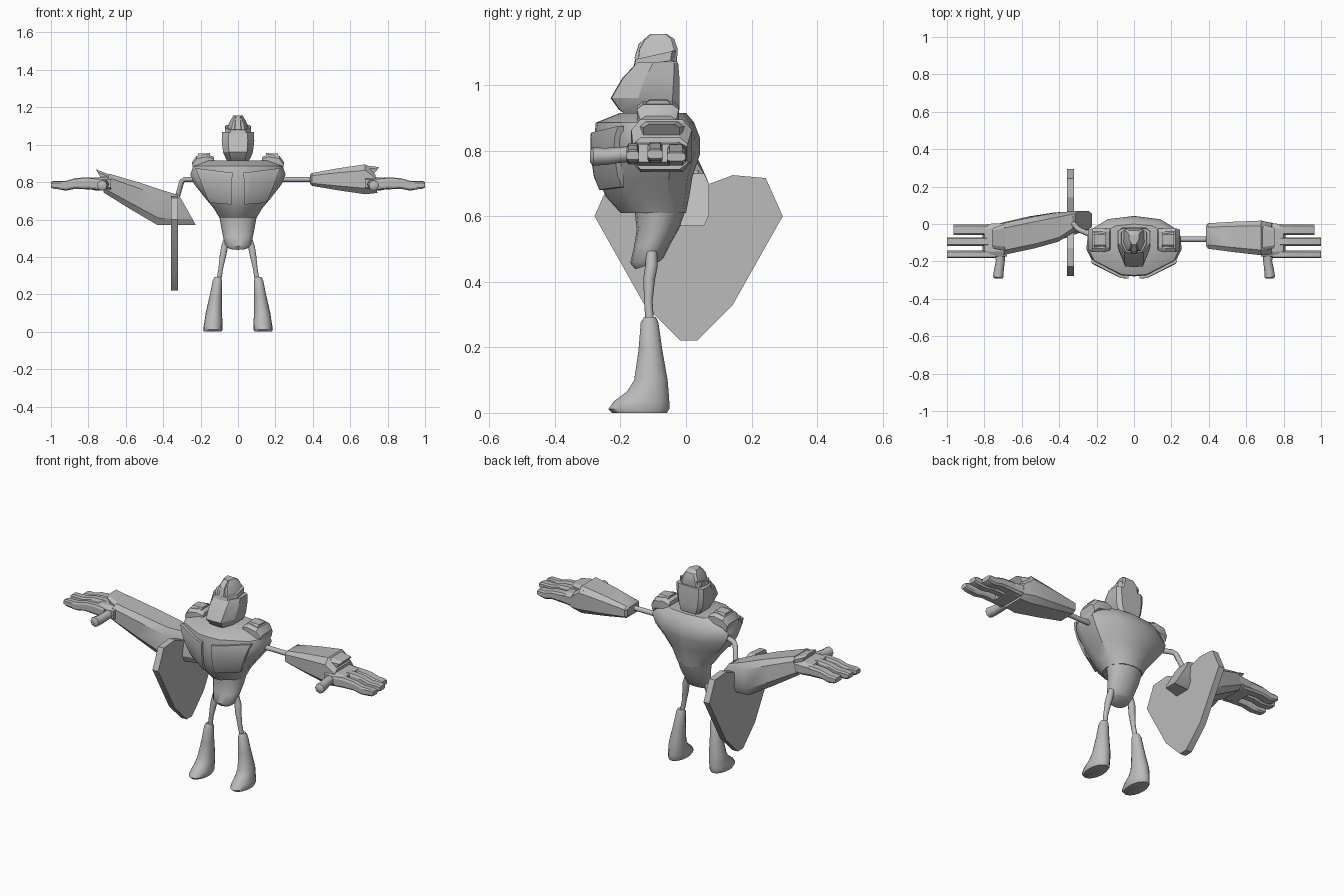
import bpy, bmesh, math
from mathutils import Vector

cube = bpy.data.objects.get("Cube")
if cube:
    bpy.data.objects.remove(cube, do_unlink=True)

grey = bpy.data.materials.new("plain grey")
grey.use_nodes = True
COLOUR = (0.5, 0.5, 0.5, 1)
grey.diffuse_color = COLOUR
grey.node_tree.nodes["Principled BSDF"].inputs["Base Color"].default_value = COLOUR

# Half outlines seen from above, front first, in units of half width and half depth
CHEST = [(0, -1), (.27, -.97), (.88, -.48), (1, -.1), (.96, .5), (.55, .9), (0, 1)]
SKULL = [(0, -1), (.6, -.97), (1, -.2), (1, .8), (.75, 1), (0, 1)]
ROUND = [(math.sin(i * math.pi / 8), -math.cos(i * math.pi / 8)) for i in range(9)]
BLOCK = [(-.7, -1), (.7, -1), (1, -.6), (1, .6), (.7, 1), (-.7, 1), (-1, .6), (-1, -.6)]


def finish(name, bm, angle):
    bmesh.ops.recalc_face_normals(bm, faces=bm.faces)
    mesh = bpy.data.meshes.new(name)
    bm.to_mesh(mesh)
    bm.free()
    obj = bpy.data.objects.new(name, mesh)
    bpy.context.collection.objects.link(obj)
    mesh.materials.append(grey)
    bpy.ops.object.select_all(action='DESELECT')
    obj.select_set(True)
    bpy.context.view_layer.objects.active = obj
    bpy.ops.object.shade_smooth_by_angle(angle=math.radians(angle))
    return obj


def loft_mesh(rings):
    bm = bmesh.new()
    loops = [[bm.verts.new(p) for p in ring] for ring in rings]
    for a, b in zip(loops, loops[1:]):
        for i in range(len(a)):
            j = (i + 1) % len(a)
            bm.faces.new((a[i], a[j], b[j], b[i]))
    bm.faces.new(loops[0])
    bm.faces.new(loops[-1])
    return bm


def loft(name, rings, angle=35):
    return finish(name, loft_mesh(rings), angle)


def level(half, z, w, y0, y1, x=0, tilt=0):
    """Horizontal ring; tilt raises its back and lowers its front."""
    full = half + [(-u, v) for u, v in half[-2:0:-1]]
    c, d = (y0 + y1) / 2, (y1 - y0) / 2
    return [Vector((x + u * w, c + v * d, z + v * tilt)) for u, v in full]


def upright(side, xb, zb, xt, zt, y0, y1):
    """Arm ring running from a bottom point to a top point."""
    c, d = (y0 + y1) / 2, (y1 - y0) / 2
    mid, up = Vector((xb + xt, 0, zb + zt)) / 2, Vector((xt - xb, 0, zt - zb)) / 2
    ring = [mid + up * v + Vector((0, c + u * d, 0)) for u, v in BLOCK]
    return [Vector((p.x * side, p.y, p.z)) for p in ring]


def rod(name, points, radii, sides=10):
    pts = [Vector(p) for p in points]
    rings = []
    for i, p in enumerate(pts):
        t = (pts[min(i + 1, len(pts) - 1)] - pts[max(i - 1, 0)]).normalized()
        a = t.orthogonal().normalized()
        b = t.cross(a)
        # keep neighbouring rings lined up
        ref = Vector((0, 1, 0)) if abs(t.y) < .9 else Vector((0, 0, 1))
        a = (ref - t * ref.dot(t)).normalized()
        b = t.cross(a)
        rings.append([p + (a * math.cos(k * math.tau / sides) + b * math.sin(k * math.tau / sides)) * radii[i]
                      for k in range(sides)])
    return loft(name, rings, 50)


# Torso and pelvis
TORSO = [(.61, .1, -.2, 0), (.66, .13, -.245, .01), (.72, .18, -.27, .02), (.79, .235, -.28, .043),
         (.84, .255, -.28, .042), (.885, .24, -.275, .025), (.915, .18, -.2, .0)]
loft("torso", [level(CHEST, *r) for r in TORSO], 40)
loft("pelvis", [level(ROUND, .45, .055, -.155, -.08, 0, .012), level(ROUND, .465, .07, -.17, -.068, 0, .008),
                level(ROUND, .51, .08, -.158, -.05), level(ROUND, .56, .09, -.15, -.022),
                level(ROUND, .615, .1, -.157, -.002)], 50)

# Chest panels: a slightly larger torso trimmed by planes
for side, label in ((1, "left"), (-1, "right")):
    bm = loft_mesh([level(CHEST, z, w + .014, y0 - .014, y1) for z, w, y0, y1 in TORSO])
    corners = [(.035, .68), (.155, .69), (.228, .875), (.03, .85)]
    cuts = [((0, -.19, 0), (0, 1, 0))]
    for (x0, z0), (x1, z1) in zip(corners, corners[1:] + corners[:1]):
        cuts.append(((side * x0, 0, z0), (side * (z1 - z0), 0, x0 - x1)))
    for co, no in cuts:
        geom = bm.verts[:] + bm.edges[:] + bm.faces[:]
        bmesh.ops.bisect_plane(bm, geom=geom, plane_co=co, plane_no=no, clear_outer=True)
        bmesh.ops.holes_fill(bm, edges=[e for e in bm.edges if e.is_boundary])
    finish(label + "_chest_panel", bm, 30)

# Head, brow and helmet
loft("head", [level(SKULL, .9, .045, -.17, -.03), level(SKULL, .925, .065, -.205, -.02),
              level(SKULL, .96, .08, -.23, -.02), level(SKULL, 1.02, .087, -.195, -.02),
              level(SKULL, 1.068, .086, -.15, -.024)], 25)
loft("brow", [level(SKULL, 1.066, .07, -.16, -.035, 0, .01), level(SKULL, 1.092, .068, -.155, -.03, 0, .014)], 25)
loft("helmet", [level(SKULL, 1.07, .062, -.148, -.028), level(SKULL, 1.11, .05, -.143, -.025),
                level(SKULL, 1.14, .034, -.125, -.036), level(SKULL, 1.155, .026, -.1, -.058)], 30)
loft("helmet_crest", [level(SKULL, 1.08, .026, -.158, -.1), level(SKULL, 1.125, .022, -.144, -.08),
                      level(SKULL, 1.155, .018, -.11, -.06)], 25)

# Parts found on both sides
for side, label in ((1, "left"), (-1, "right")):
    # Shoulder pad with a raised plate
    pad = [(.12, .875, .13, .935, -.14, -.025), (.16, .88, .165, .95, -.15, -.022),
           (.215, .87, .222, .94, -.15, -.022), (.235, .85, .247, .905, -.14, -.03)]
    loft(label + "_shoulder_pad", [upright(side, *r) for r in pad], 25)
    loft(label + "_pad_plate", [upright(side, .15, .9, .15, .955, -.125, -.045),
                                upright(side, .21, .9, .215, .952, -.125, -.045)], 25)

    # Leg and boot
    rod(label + "_leg", [(side * .062, -.105, .49), (side * .073, -.105, .45), (side * .08, -.112, .41),
                         (side * .092, -.115, .34), (side * .103, -.11, .27)],
        [.017, .019, .018, .013, .013])
    boot = [(0, .046, -.225, -.058, .135), (.012, .052, -.237, -.051, .134), (.035, .05, -.22, -.051, .133),
            (.065, .047, -.18, -.053, .131), (.1, .044, -.158, -.056, .129), (.19, .033, -.145, -.072, .119),
            (.275, .025, -.138, -.084, .11), (.292, .017, -.128, -.092, .108)]
    loft(label + "_boot", [level(ROUND, z, w, y0, y1, side * x) for z, w, y0, y1, x in boot], 50)

    # Hand: palm, three bent fingers and a thumb
    loft(label + "_palm", [upright(side, .68, .755, .68, .83, -.175, .005),
                           upright(side, .76, .755, .76, .825, -.175, .002),
                           upright(side, .81, .765, .8, .82, -.172, -.004)], 25)
    for finger, (y, w, tip, lift) in {"front": (-.162, .019, 1, 0), "middle": (-.094, .023, 1, .004),
                                      "back": (-.03, .028, .965, -.004)}.items():
        rings = [(.74, .76, .815), (.8, .765, .822), (.87, .768, .817), (.92, .758, .803),
                 (tip - .015, .764, .803), (tip, .772, .797)]
        loft(f"{label}_{finger}_finger",
             [upright(side, x, a + lift, x, b + lift, y - w, y + w) for x, a, b in rings], 25)
    rod(label + "_thumb", [(side * .715, -.13, .79), (side * .715, -.2, .787), (side * .722, -.245, .782),
                           (side * .727, -.285, .782), (side * .727, -.292, .782)],
        [.026, .024, .026, .028, .018], 8)

# Left arm, held straight out
rod("left_upper_arm", [(.2, -.082, .815), (.4, -.082, .815)], [.014, .014])
loft("left_forearm", [upright(1, .385, .79, .385, .84, -.115, -.01), upright(1, .395, .78, .395, .848, -.132, .004),
                      upright(1, .53, .757, .53, .873, -.15, .012), upright(1, .68, .735, .68, .895, -.167, .018),
                      upright(1, .745, .742, .735, .84, -.162, .005)], 30)
loft("left_cuff", [upright(1, .66, .82, .66, .892, -.15, .005), upright(1, .715, .83, .755, .88, -.13, -.02)], 25)

# Right arm, bent at the elbow
rod("right_upper_arm", [(-.2, -.07, .815), (-.285, -.035, .815), (-.3, -.025, .805), (-.33, .01, .7)],
    [.014, .014, .014, .014])
loft("right_forearm", [upright(-1, .225, .57, .315, .73, -.03, .07), upright(-1, .43, .57, .40, .755, -.095, .062),
                       upright(-1, .575, .655, .52, .795, -.13, .04), upright(-1, .72, .745, .69, .845, -.165, .005)], 30)
loft("right_cuff", [upright(-1, .65, .75, .66, .83, -.15, .01), upright(-1, .72, .8, .76, .868, -.13, -.02)], 25)

# Shield: a heart-like slab with a strap on its inner face
half = [(0, .675), (.135, .725), (.235, .716), (.287, .6), (.135, .33), (.025, .22)]
edge = half + [(-y, z) for y, z in half[:0:-1]]
loft("shield", [[Vector((x, .008 + y, z)) for y, z in edge] for x in (-.357, -.32)], 20)
loft("shield_strap", [upright(-1, .33, .62, .33, .74, -.03, .05), upright(-1, .3, .64, .31, .72, -.02, .04)], 25)
